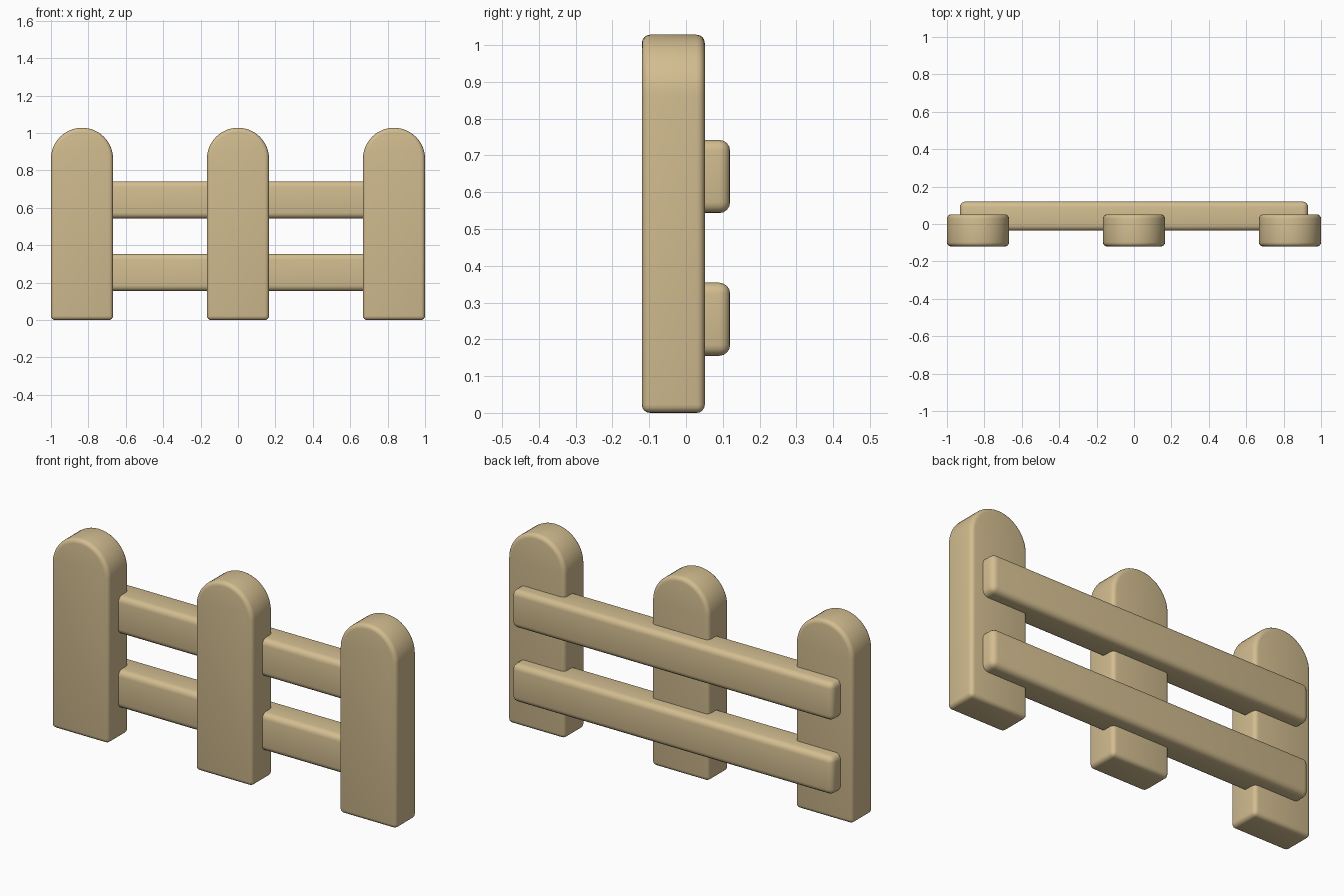
import bpy, bmesh, math

cube = bpy.data.objects.get("Cube")
if cube:
    bpy.data.objects.remove(cube, do_unlink=True)

# Single wood colour
wood = bpy.data.materials.new("light_wood")
wood.use_nodes = True
colour = (0.65, 0.51, 0.28, 1)
wood.diffuse_color = colour
bsdf = next(n for n in wood.node_tree.nodes if n.type == 'BSDF_PRINCIPLED')
bsdf.inputs["Base Color"].default_value = colour
bsdf.inputs["Roughness"].default_value = 0.8


def board(name, profile, x, y0, y1, round_width):
    """Extrude an x-z profile from y0 to y1 and round its hard edges."""
    bm = bmesh.new()
    face = bm.faces.new([bm.verts.new((px, y0, pz)) for px, pz in profile])
    ext = bmesh.ops.extrude_face_region(bm, geom=[face], use_keep_orig=True)
    moved = [v for v in ext["geom"] if isinstance(v, bmesh.types.BMVert)]
    bmesh.ops.translate(bm, verts=moved, vec=(0, y1 - y0, 0))
    bmesh.ops.recalc_face_normals(bm, faces=bm.faces[:])
    mesh = bpy.data.meshes.new(name)
    bm.to_mesh(mesh)
    bm.free()
    mesh.materials.append(wood)
    obj = bpy.data.objects.new(name, mesh)
    obj.location.x = x
    bpy.context.collection.objects.link(obj)

    bevel = obj.modifiers.new("rounded_edges", 'BEVEL')
    bevel.width = round_width
    bevel.segments = 4
    bevel.limit_method = 'ANGLE'
    bevel.angle_limit = math.radians(35)
    bevel.use_clamp_overlap = False

    bpy.ops.object.select_all(action='DESELECT')
    obj.select_set(True)
    bpy.context.view_layer.objects.active = obj
    bpy.ops.object.modifier_apply(modifier=bevel.name)
    bpy.ops.object.shade_smooth_by_angle(angle=math.radians(35))
    return obj


# Upright posts with semicircular tops
radius, height, steps = 0.166, 1.028, 24
arc = [(radius * math.cos(math.pi * i / steps),
        height - radius + radius * math.sin(math.pi * i / steps))
       for i in range(steps + 1)]
post_profile = [(-radius, 0), (radius, 0)] + arc
for name, x in (("right_post", -0.834), ("middle_post", 0), ("left_post", 0.834)):
    board(name, post_profile, x, -0.12, 0.051, 0.022)

# Horizontal rails set into the backs of the posts
for name, z0, z1 in (("lower_rail", 0.155, 0.354), ("upper_rail", 0.543, 0.742)):
    rail_profile = [(-0.931, z0), (0.931, z0), (0.931, z1), (-0.931, z1)]
    board(name, rail_profile, 0, -0.036, 0.12, 0.03)
